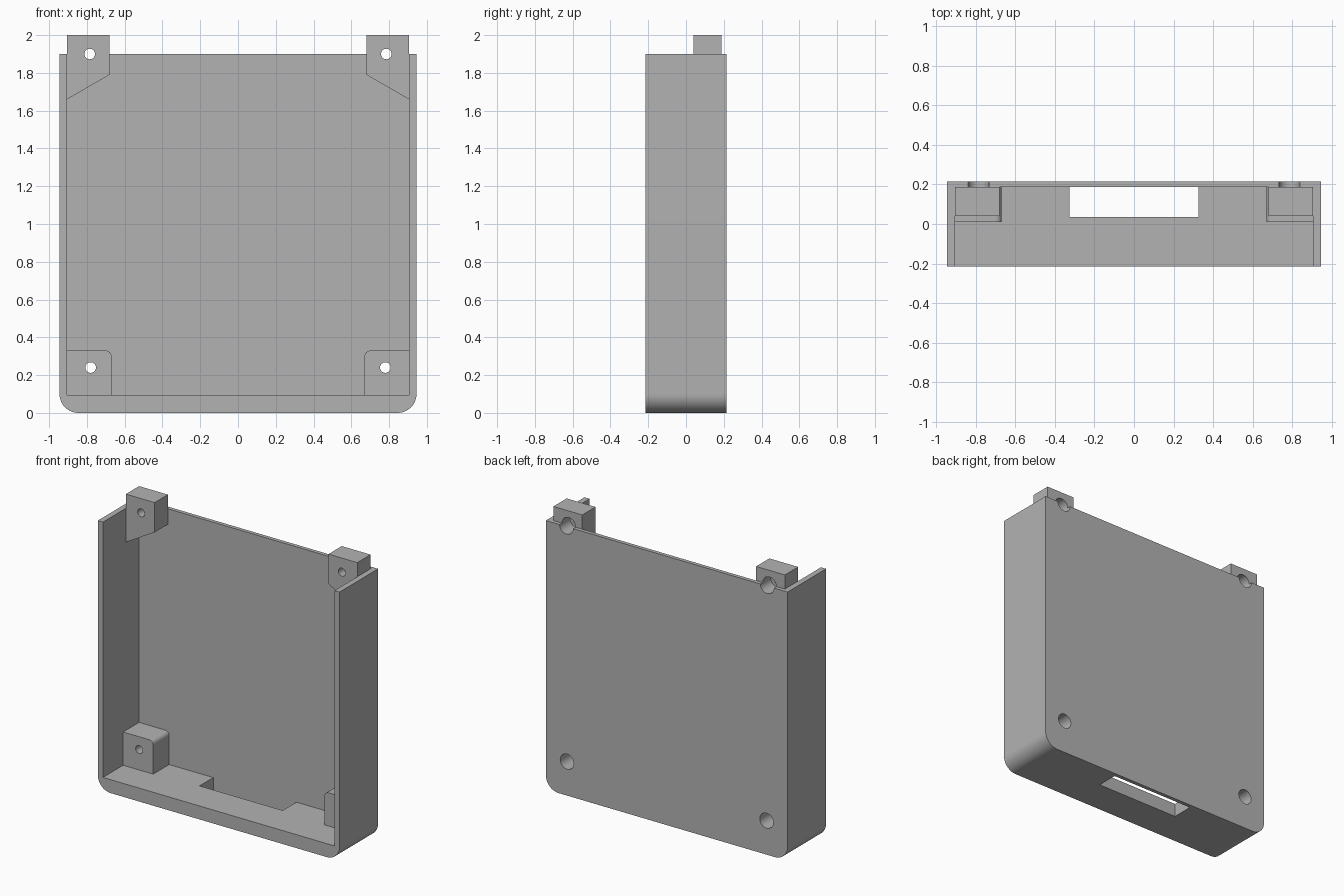
import bpy, bmesh, math

if "Cube" in bpy.data.objects:
    bpy.data.objects.remove(bpy.data.objects["Cube"], do_unlink=True)

W, H, D = 0.945, 1.9, 0.215        # half width, height, half depth
INNER, FLOOR, BACK = 0.905, 0.095, 0.188

grey = bpy.data.materials.new("plain grey")
grey.use_nodes = True
colour = (0.45, 0.45, 0.45, 1)
grey.diffuse_color = colour
grey.node_tree.nodes["Principled BSDF"].inputs["Base Color"].default_value = colour


def prism(name, profile, y0, y1):
    """Extrude an x-z outline from y0 to y1."""
    bm = bmesh.new()
    face = bm.faces.new([bm.verts.new((x, y0, z)) for x, z in profile])
    new = bmesh.ops.extrude_face_region(bm, geom=[face])["geom"]
    bmesh.ops.translate(bm, vec=(0, y1 - y0, 0),
                        verts=[v for v in new if isinstance(v, bmesh.types.BMVert)])
    bmesh.ops.recalc_face_normals(bm, faces=bm.faces)
    mesh = bpy.data.meshes.new(name)
    bm.to_mesh(mesh)
    bm.free()
    mesh.materials.append(grey)
    obj = bpy.data.objects.new(name, mesh)
    bpy.context.collection.objects.link(obj)
    return obj


def arc(cx, cz, r, start, end, n):
    angles = [math.radians(start + (end - start) * i / n) for i in range(n + 1)]
    return [(cx + r * math.cos(a), cz + r * math.sin(a)) for a in angles]


def box(x0, x1, z0, z1):
    return [(x0, z0), (x1, z0), (x1, z1), (x0, z1)]


def circle(x, z, r):
    return arc(x, z, r, 0, 360, 32)[:-1]


def combine(target, tool, operation):
    """Apply a boolean and discard the tool."""
    mod = target.modifiers.new("cut", "BOOLEAN")
    mod.operation, mod.solver, mod.object = operation, "EXACT", tool
    bpy.context.view_layer.objects.active = target
    bpy.ops.object.modifier_apply(modifier=mod.name)
    bpy.data.objects.remove(tool, do_unlink=True)


# Shell with rounded lower corners, open at the front and top
r = 0.1
outline = (arc(-W + r, r, r, 180, 270, 12) + arc(W - r, r, r, 270, 360, 12)
           + [(W, H), (-W, H)])
shell = prism("case_shell", outline, -D, D)
combine(shell, prism("cavity", box(-INNER, INNER, FLOOR, 2.2), -0.4, BACK), "DIFFERENCE")

# Screw posts: sloped tabs at the top, rounded blocks at the bottom
for s in (-1, 1):
    tab = [(0.68, 1.79), (INNER, 1.66), (INNER, 2.0), (0.68, 2.0)]
    post = ([(0.67, FLOOR), (INNER, FLOOR), (INNER, 0.33)]
            + arc(0.70, 0.30, 0.03, 90, 180, 6))
    for profile, front in ((tab, 0.04), (post, 0.01)):
        combine(shell, prism("post", [(s * x, z) for x, z in profile], front, BACK), "UNION")

# Floor slot
combine(shell, prism("slot", box(-0.325, 0.325, -0.1, 0.2), 0.035, BACK), "DIFFERENCE")

# Screw holes with wide bores from the back
for s in (-1, 1):
    for x, z, bore in ((0.785, 1.9, 0.1), (0.78, 0.24, 0.08)):
        combine(shell, prism("bore", circle(s * x, z, 0.053), bore, 0.4), "DIFFERENCE")
        combine(shell, prism("hole", circle(s * x, z, 0.028), -0.1, 0.3), "DIFFERENCE")

shell.select_set(True)
bpy.context.view_layer.objects.active = shell
bpy.ops.object.shade_smooth_by_angle(angle=math.radians(30))
